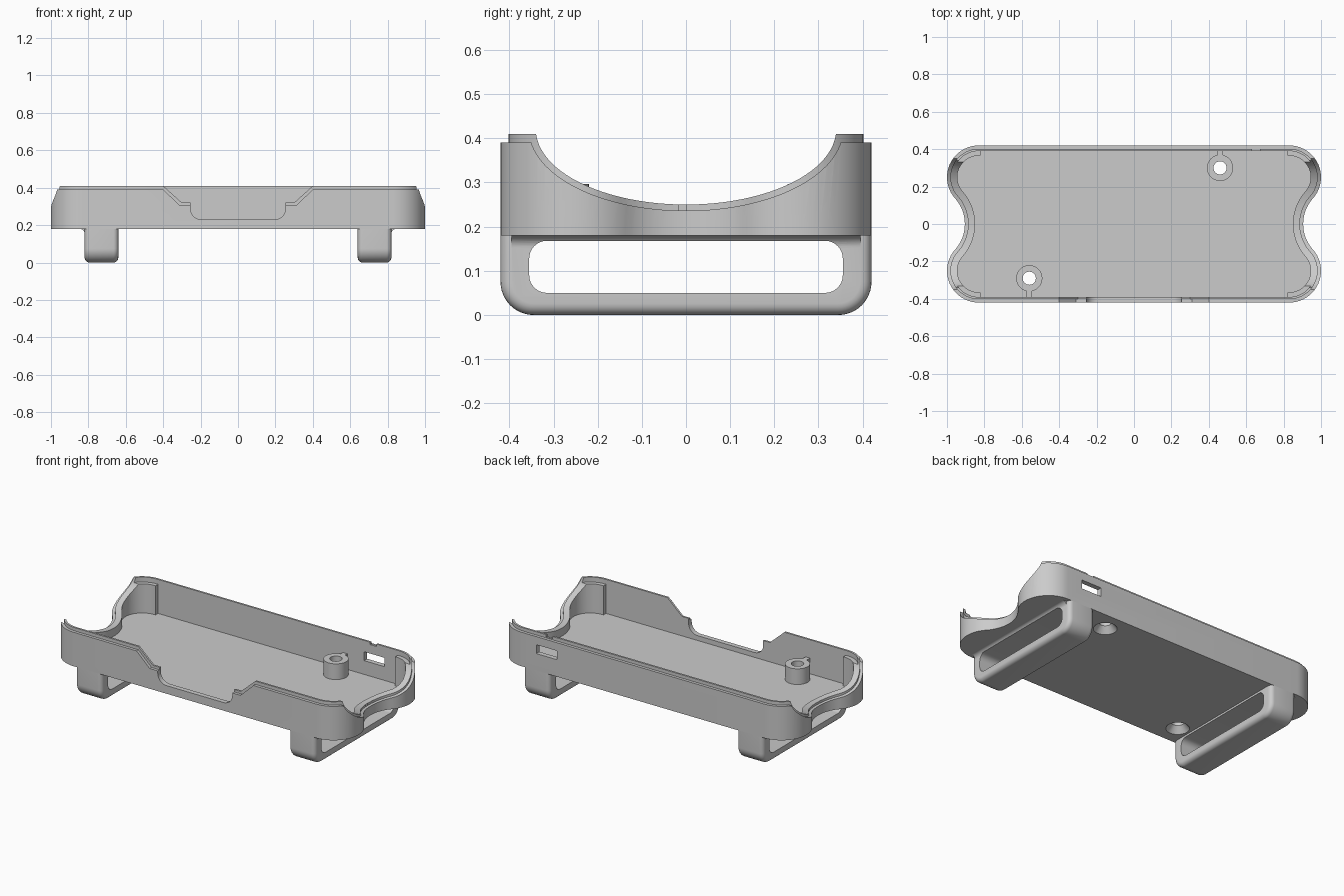
import bpy, bmesh, math
from mathutils import Vector

if "Cube" in bpy.data.objects:
    bpy.data.objects.remove(bpy.data.objects["Cube"])

grey = bpy.data.materials.new("plain grey")
grey.use_nodes = True
grey.diffuse_color = (0.6, 0.6, 0.6, 1)
grey.node_tree.nodes["Principled BSDF"].inputs["Base Color"].default_value = (0.6, 0.6, 0.6, 1)

FLOOR, BASE, WALL_TOP, LIP_TOP, ABOVE = 0.2, 0.18, 0.39, 0.41, 0.6
HALF_Y = 0.42


def make_object(name, bm):
    bmesh.ops.recalc_face_normals(bm, faces=bm.faces)
    mesh = bpy.data.meshes.new(name)
    bm.to_mesh(mesh)
    bm.free()
    obj = bpy.data.objects.new(name, mesh)
    bpy.context.collection.objects.link(obj)
    mesh.materials.append(grey)
    return obj


def prism_bm(points, axis, lo, hi):
    """Extrude a flat profile along an axis."""
    place = {"x": lambda u, v, w: (w, u, v),
             "y": lambda u, v, w: (u, w, v),
             "z": lambda u, v, w: (u, v, w)}[axis]
    bm = bmesh.new()
    face = bm.faces.new([bm.verts.new(place(u, v, lo)) for u, v in points])
    ext = bmesh.ops.extrude_face_region(bm, geom=[face])["geom"]
    shift = Vector(place(0, 0, hi - lo))
    bmesh.ops.translate(bm, vec=shift, verts=[g for g in ext if isinstance(g, bmesh.types.BMVert)])
    bmesh.ops.recalc_face_normals(bm, faces=bm.faces)
    return bm


def prism(name, points, axis, lo, hi):
    return make_object(name, prism_bm(points, axis, lo, hi))


def box(name, x0, x1, y0, y1, z0, z1):
    return prism(name, [(x0, y0), (x1, y0), (x1, y1), (x0, y1)], "z", z0, z1)


def cone(name, x, y, r_low, r_high, z0, z1):
    bm = bmesh.new()
    bmesh.ops.create_cone(bm, cap_ends=True, segments=40, radius1=r_low, radius2=r_high, depth=z1 - z0)
    bmesh.ops.translate(bm, vec=(x, y, (z0 + z1) / 2), verts=bm.verts)
    return make_object(name, bm)


def combine(target, tools, operation):
    """Apply exact booleans and discard the tools."""
    for tool in tools:
        mod = target.modifiers.new("cut", "BOOLEAN")
        mod.operation, mod.solver, mod.object = operation, "EXACT", tool
        bpy.context.view_layer.update()
        graph = bpy.context.evaluated_depsgraph_get()
        result = bpy.data.meshes.new_from_object(target.evaluated_get(graph))
        target.modifiers.clear()
        target.data = result
        bpy.data.objects.remove(tool)


def arc(cx, cy, rx, ry, start, end, steps):
    angles = [start + (end - start) * i / steps for i in range(steps + 1)]
    return [(cx + rx * math.cos(a), cy + ry * math.sin(a)) for a in angles]


def outline(inset):
    """Rounded plan with a concave waist at each end."""
    turn, r, waist = math.radians(41.6), 0.17 - inset, 0.2064 + inset
    quarter = math.pi / 2
    side = arc(0.83, 0.25, r, r, quarter, -turn, 20)
    side += arc(1.111, 0, waist, waist, math.pi - turn, math.pi + turn, 20)[1:-1]
    side += arc(0.83, -0.25, r, r, turn, -quarter, 20)
    return side + [(-x, -y) for x, y in side]


def scoop(half_width, depth):
    """Half-elliptical cut for the two ends."""
    points = arc(0, 0.42, half_width, depth, math.pi, 2 * math.pi, 48)
    return prism("scoop", points + [(half_width, ABOVE), (-half_width, ABOVE)], "x", -1.3, 1.3)


def notch(top, shelf_x, shelf_z):
    """Stepped opening in the front wall."""
    half = [(0.4, ABOVE), (0.4, top), (shelf_x, shelf_z), (0.255, shelf_z)]
    half += arc(0.195, 0.29, 0.06, 0.06, 0, -math.pi / 2, 10)
    return prism("notch", half + [(-x, z) for x, z in reversed(half)], "y", -0.6, -0.3)


# Tray wall with a taller stepped lip
tray = prism("tray", outline(0), "z", BASE, WALL_TOP)
combine(tray, [scoop(0.355, 0.184), notch(WALL_TOP, 0.31, 0.305)], "DIFFERENCE")
lip = prism("lip", outline(0.018), "z", 0.19, LIP_TOP)
combine(lip, [scoop(0.34, 0.17), notch(LIP_TOP, 0.3, 0.32)], "DIFFERENCE")
combine(tray, [lip], "UNION")

# Interior, thicker at the ends, plus back window and rim nick
combine(tray, [
    prism("end_cavity", outline(0.055), "z", FLOOR, ABOVE),
    box("middle_cavity", -0.82, 0.82, -0.39, 0.39, FLOOR, ABOVE),
    prism("liner_ledge", outline(0.03), "z", 0.38, ABOVE),
    box("back_window", 0.59, 0.73, 0.3, 0.5, 0.285, 0.34),
    box("rim_nick", 0.63, 0.675, 0.3, 0.5, 0.395, ABOVE),
], "DIFFERENCE")

# Screw bosses tied to the walls by ribs, countersunk below
for x, y in ((0.46, 0.3), (-0.56, -0.29)):
    s = math.copysign(1, y)
    rib = sorted((y + s * 0.05, s * 0.4))
    combine(tray, [cone("boss", x, y, 0.07, 0.07, 0.19, 0.297),
                   box("rib", x - 0.015, x + 0.015, *rib, 0.19, 0.297)], "UNION")
    combine(tray, [cone("screw_hole", x, y, 0.035, 0.035, 0.1, 0.4),
                   cone("countersink", x, y, 0.067, 0.034, 0.179, 0.22)], "DIFFERENCE")


def make_leg(name, sign):
    """Rounded loop foot with a fillet on its outer side."""
    r = 0.075
    half = [(HALF_Y, BASE)] + arc(HALF_Y - r, r, r, r, 0, -math.pi / 2, 12)
    bm = prism_bm(half + [(-y, z) for y, z in reversed(half)], "x", 0.64, 0.82)
    rims = [e for e in bm.edges
            if abs(e.verts[0].co.x - e.verts[1].co.x) < 0.001
            and min(v.co.z for v in e.verts) < BASE - 0.001]
    bmesh.ops.bevel(bm, geom=rims, offset=0.026, segments=5, profile=0.5, affect="EDGES")
    leg = make_object(name, bm)
    curve = arc(0.848, 0.152, 0.028, 0.028, math.pi, math.pi / 2, 8)
    fillet = prism("fillet", [(0.8, 0.152)] + curve + [(0.8, BASE)], "y", -0.395, 0.395)
    combine(leg, [fillet], "UNION")

    # Long rounded opening through the foot
    w, lo, hi, c = 0.355, 0.05, 0.168, 0.04
    right = arc(w - c, lo + c, c, c, -math.pi / 2, 0, 8) + arc(w - c, hi - c, c, c, 0, math.pi / 2, 8)
    opening = right + [(-y, z) for y, z in reversed(right)]
    combine(leg, [prism("opening", opening, "x", 0.5, 1)], "DIFFERENCE")
    if sign < 0:
        for v in leg.data.vertices:
            v.co.x = -v.co.x
        leg.data.flip_normals()
    return leg


parts = [tray, make_leg("left_foot", 1), make_leg("right_foot", -1)]
bpy.ops.object.select_all(action="DESELECT")
for part in parts:
    part.select_set(True)
bpy.context.view_layer.objects.active = tray
bpy.ops.object.shade_smooth_by_angle(angle=math.radians(30))
